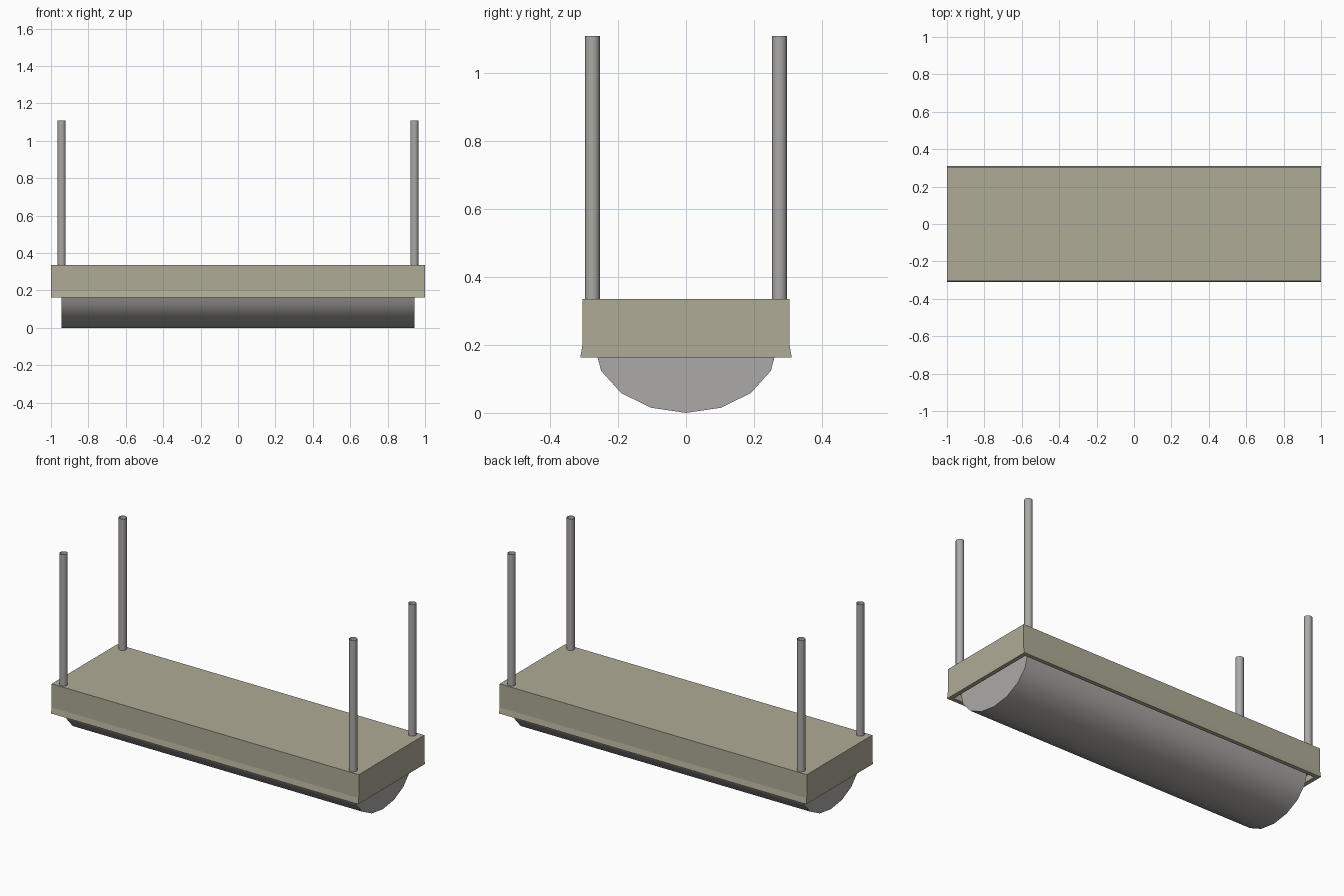
import bpy, bmesh, math

if "Cube" in bpy.data.objects:
    bpy.data.objects.remove(bpy.data.objects["Cube"])


def material(name, rgb):
    m = bpy.data.materials.new(name)
    m.diffuse_color = (*rgb, 1)
    m.use_nodes = True
    m.node_tree.nodes["Principled BSDF"].inputs["Base Color"].default_value = m.diffuse_color
    return m


def finish(name, bm, mat, recalc=True, smooth=True):
    if recalc:
        bmesh.ops.recalc_face_normals(bm, faces=bm.faces)
    me = bpy.data.meshes.new(name)
    bm.to_mesh(me)
    bm.free()
    me.materials.append(mat)
    ob = bpy.data.objects.new(name, me)
    bpy.context.collection.objects.link(ob)
    if smooth:
        bpy.context.view_layer.objects.active = ob
        ob.select_set(True)
        bpy.ops.object.shade_smooth_by_angle(angle=math.radians(40))
        ob.select_set(False)
    return ob


beige = material("beige enamel", (0.43, 0.41, 0.305))
grey = material("warm grey", (0.41, 0.40, 0.385))

# Housing: box with slightly flared skirt and recessed underside
FLOOR = 0.203
rings = [(1.0, 0.305, 0.338), (1.0, 0.305, 0.20), (1.0, 0.311, 0.166),
         (0.975, 0.287, 0.166), (0.975, 0.287, FLOOR)]
bm = bmesh.new()
loops = [[bm.verts.new((sx * x, sy * y, z))
          for sx, sy in ((-1, -1), (1, -1), (1, 1), (-1, 1))] for x, y, z in rings]
for a, b in zip(loops, loops[1:]):
    for i in range(4):
        j = (i + 1) % 4
        bm.faces.new((a[i], a[j], b[j], b[i]))
bm.faces.new(loops[0])
bm.faces.new(loops[-1])
finish("housing", bm, beige, smooth=False)

# Diffuser: lower half of a 16-sided elliptical cylinder
bm = bmesh.new()
arc = [(-0.27 * math.cos(math.pi * i / 8), FLOOR - 0.2 * math.sin(math.pi * i / 8))
       for i in range(9)]
ends = [[bm.verts.new((x, y, z)) for y, z in arc] for x in (-0.943, 0.943)]
for i in range(9):
    j = (i + 1) % 9
    bm.faces.new((ends[0][i], ends[0][j], ends[1][j], ends[1][i]))
for e in ends:
    bm.faces.new(e)
finish("diffuser", bm, grey)

# Four open-ended hanging rods
for sx, side in ((-1, "left"), (1, "right")):
    for sy, end in ((-1, "front"), (1, "back")):
        bm = bmesh.new()
        bmesh.ops.create_cone(bm, cap_ends=False, segments=16, radius1=0.022,
                              radius2=0.022, depth=0.774)
        bmesh.ops.translate(bm, verts=bm.verts, vec=(sx * 0.943, sy * 0.275, 0.725))
        finish(f"hanging_rod_{end}_{side}", bm, grey)

# Stand the lamp exactly on the ground
for ob in bpy.data.objects:
    ob.location.z -= FLOOR - 0.2
